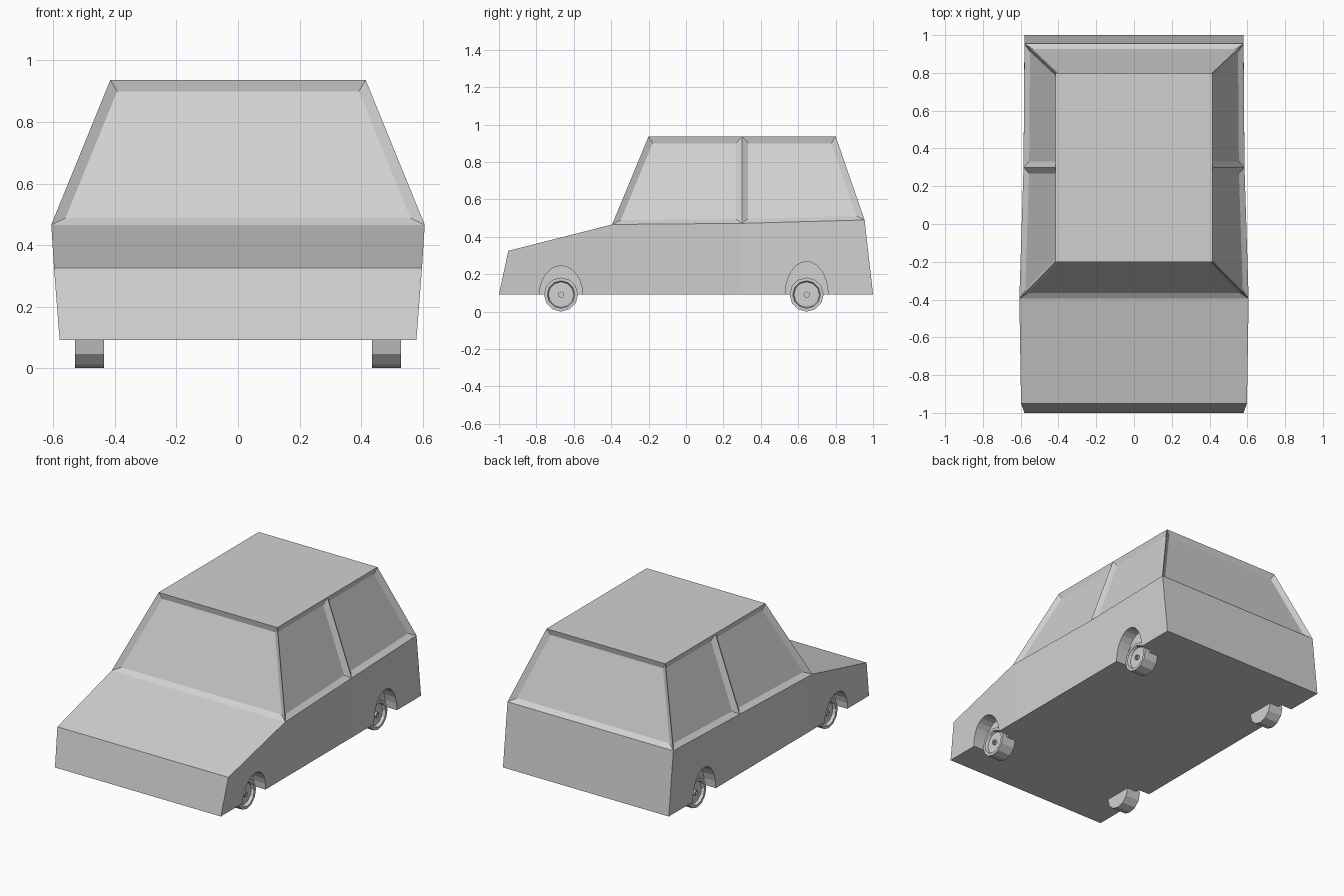
import bpy, bmesh, math
from mathutils import Matrix

if "Cube" in bpy.data.objects:
    bpy.data.objects.remove(bpy.data.objects["Cube"])

grey = bpy.data.materials.new("light grey")
grey.diffuse_color = (0.64, 0.64, 0.64, 1)
grey.use_nodes = True
grey.node_tree.nodes["Principled BSDF"].inputs["Base Color"].default_value = grey.diffuse_color


def finish(bm, name, material=grey):
    bmesh.ops.recalc_face_normals(bm, faces=bm.faces)
    mesh = bpy.data.meshes.new(name)
    bm.to_mesh(mesh)
    bm.free()
    mesh.materials.append(material)
    obj = bpy.data.objects.new(name, mesh)
    bpy.context.collection.objects.link(obj)
    return obj


def lathe_x(profile, sides, name, side, y, z):
    """Spin (x, radius) points around the x axis; side mirrors the part."""
    bm = bmesh.new()
    rings = []
    for x, r in profile:
        rings.append([bm.verts.new((side * x,
                                    y + r * math.sin(2 * math.pi * i / sides),
                                    z - r * math.cos(2 * math.pi * i / sides)))
                      for i in range(sides)])
    for a, b in zip(rings, rings[1:]):
        for i in range(sides):
            j = (i + 1) % sides
            bm.faces.new((a[i], a[j], b[j], b[i]))
    bm.faces.new(rings[0])
    bm.faces.new(rings[-1])
    return finish(bm, name)


# Body shell: one half outline, mirrored
half = {
    "nose_low": (0.58, -1.0, 0.092), "nose_top": (0.598, -0.95, 0.325),
    "cowl": (0.607, -0.395, 0.466), "roof_f": (0.415, -0.2, 0.937),
    "roof_m": (0.415, 0.3, 0.937), "roof_r": (0.415, 0.8, 0.937),
    "belt_m": (0.585, 0.3, 0.472), "belt_r": (0.58, 0.955, 0.49),
    "tail_low": (0.58, 1.0, 0.092), "sill_f": (0.58, -0.395, 0.092),
    "sill_m": (0.58, 0.3, 0.092),
}
bm = bmesh.new()
R = {k: bm.verts.new(p) for k, p in half.items()}
L = {k: bm.verts.new((-p[0], p[1], p[2])) for k, p in half.items()}
windows = []
for S in (R, L):
    for names in (("nose_low", "sill_f", "cowl", "nose_top"),
                  ("sill_f", "sill_m", "belt_m", "cowl"),
                  ("sill_m", "tail_low", "belt_r", "belt_m")):
        bm.faces.new([S[n] for n in names])
    for names in (("cowl", "belt_m", "roof_m", "roof_f"),
                  ("belt_m", "belt_r", "roof_r", "roof_m")):
        windows.append(bm.faces.new([S[n] for n in names]))


def across(*names):
    return bm.faces.new([R[n] for n in names] + [L[n] for n in reversed(names)])


across("nose_low", "nose_top")
across("nose_top", "cowl")
across("roof_f", "roof_m", "roof_r")
across("belt_r", "tail_low")
across("nose_low", "sill_f", "sill_m", "tail_low")
windows += [across("cowl", "roof_f"), across("roof_r", "belt_r")]

# Recessed window panes with sloping frames
bmesh.ops.recalc_face_normals(bm, faces=bm.faces)
bmesh.ops.inset_individual(bm, faces=windows, thickness=0.032, depth=-0.02,
                           use_even_offset=True)
body = finish(bm, "body")

# Wheel arches cut into the sides, and the wheels
for y, height, label in ((-0.668, 0.155, "front"), (0.645, 0.178, "rear")):
    for side, hand in ((1, "right"), (-1, "left")):
        bm = bmesh.new()
        bmesh.ops.create_cone(bm, cap_ends=True, segments=24, radius1=1, radius2=1,
                              depth=0.3,
                              matrix=Matrix.Rotation(math.pi / 2, 4, 'Y'))
        bmesh.ops.scale(bm, vec=(1, 0.115, height), verts=bm.verts)
        bmesh.ops.translate(bm, vec=(side * 0.65, y, 0.09), verts=bm.verts)
        cutter = finish(bm, "arch_cutter")
        cutter.hide_render = True
        mod = body.modifiers.new("arch", 'BOOLEAN')
        mod.operation = 'DIFFERENCE'
        mod.solver = 'EXACT'
        mod.object = cutter
        bpy.context.view_layer.objects.active = body
        bpy.ops.object.modifier_apply(modifier=mod.name)
        bpy.data.objects.remove(cutter)

        # Tyre with a dished rim
        lathe_x([(0.435, 0.091), (0.53, 0.091), (0.53, 0.074), (0.512, 0.068)],
                12, f"{label}_{hand}_wheel", side, y, 0.091)
        # Hub with a small dimple
        lathe_x([(0.505, 0.016), (0.525, 0.016), (0.525, 0.009), (0.517, 0.009)],
                12, f"{label}_{hand}_hub", side, y, 0.091)
